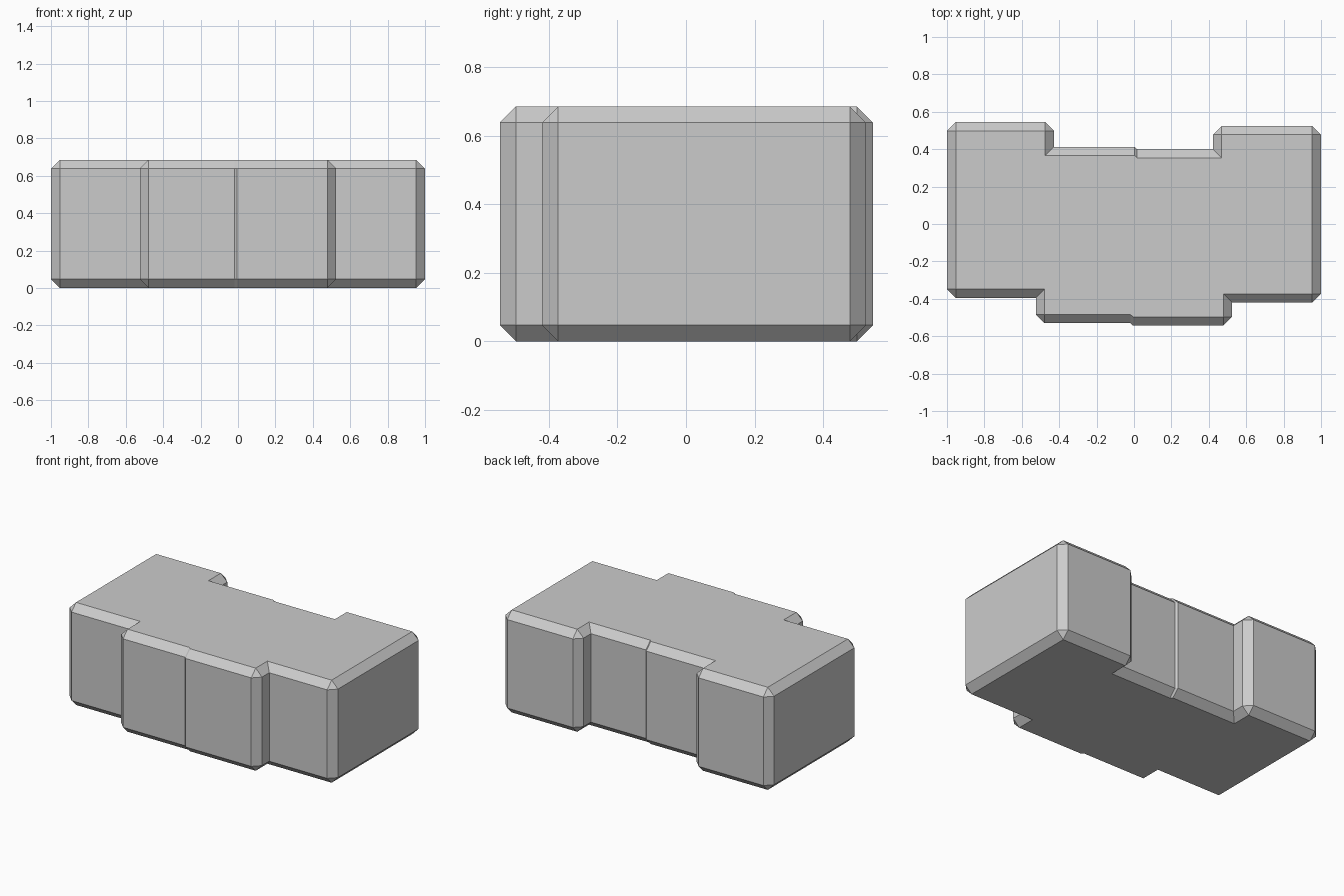
import bpy, bmesh
from mathutils import Vector

if "Cube" in bpy.data.objects:
    bpy.data.objects.remove(bpy.data.objects["Cube"])

B = 0.047      # chamfer width
H = 0.685      # block height

# Plan outline, counter-clockwise; short slanted edges are the small mid steps
outline = [(-1, -0.395), (-0.525, -0.395), (-0.525, -0.53), (-0.02, -0.53),
           (-0.006, -0.543), (0.525, -0.543), (0.525, -0.42), (1, -0.42),
           (1, 0.525), (0.422, 0.525), (0.422, 0.40), (0.016, 0.40),
           (0.004, 0.413), (-0.428, 0.413), (-0.428, 0.545), (-1, 0.545)]
pts = [Vector(p) for p in outline]
n = len(pts)

bm = bmesh.new()
groups = []    # per corner: cap vertices (bottom, top) and wall vertex columns
for i, p in enumerate(pts):
    a, c = p - pts[i - 1], pts[(i + 1) % n] - p
    d1, d2 = a.normalized(), c.normalized()
    n1, n2 = Vector((-d1.y, d1.x)), Vector((-d2.y, d2.x))   # inward normals
    turn = d1.cross(d2)
    if abs(turn) < 0.9:                    # small step corner
        inset = p + B * (n1 if a.length > c.length else n2)
        wall = [p]
    else:
        inset = p + B * (n1 + n2)
        wall = [p - d1 * B, p + d2 * B] if turn > 0 else [p]
    cap = [bm.verts.new((inset.x, inset.y, z)) for z in (0, H)]
    cols = [[bm.verts.new((w.x, w.y, z)) for z in (B, H - B)] for w in wall]
    groups.append((cap, cols))

# Top and bottom caps
bm.faces.new([g[0][1] for g in groups])
bm.faces.new([g[0][0] for g in reversed(groups)])

for i, (cap, cols) in enumerate(groups):
    # Chamfered upright corner with its two corner triangles
    if len(cols) == 2:
        l, r = cols
        bm.faces.new((l[0], r[0], r[1], l[1]))
        bm.faces.new((l[1], r[1], cap[1]))
        bm.faces.new((r[0], l[0], cap[0]))
    # Wall with sloped upper and lower edges
    ncap, ncols = groups[(i + 1) % n]
    l, r = cols[-1], ncols[0]
    bm.faces.new((l[0], r[0], r[1], l[1]))
    bm.faces.new((l[1], r[1], ncap[1], cap[1]))
    bm.faces.new((r[0], l[0], cap[0], ncap[0]))

bmesh.ops.recalc_face_normals(bm, faces=bm.faces)
mesh = bpy.data.meshes.new("stone_block")
bm.to_mesh(mesh)
bm.free()
block = bpy.data.objects.new("stone_block", mesh)
bpy.context.collection.objects.link(block)
